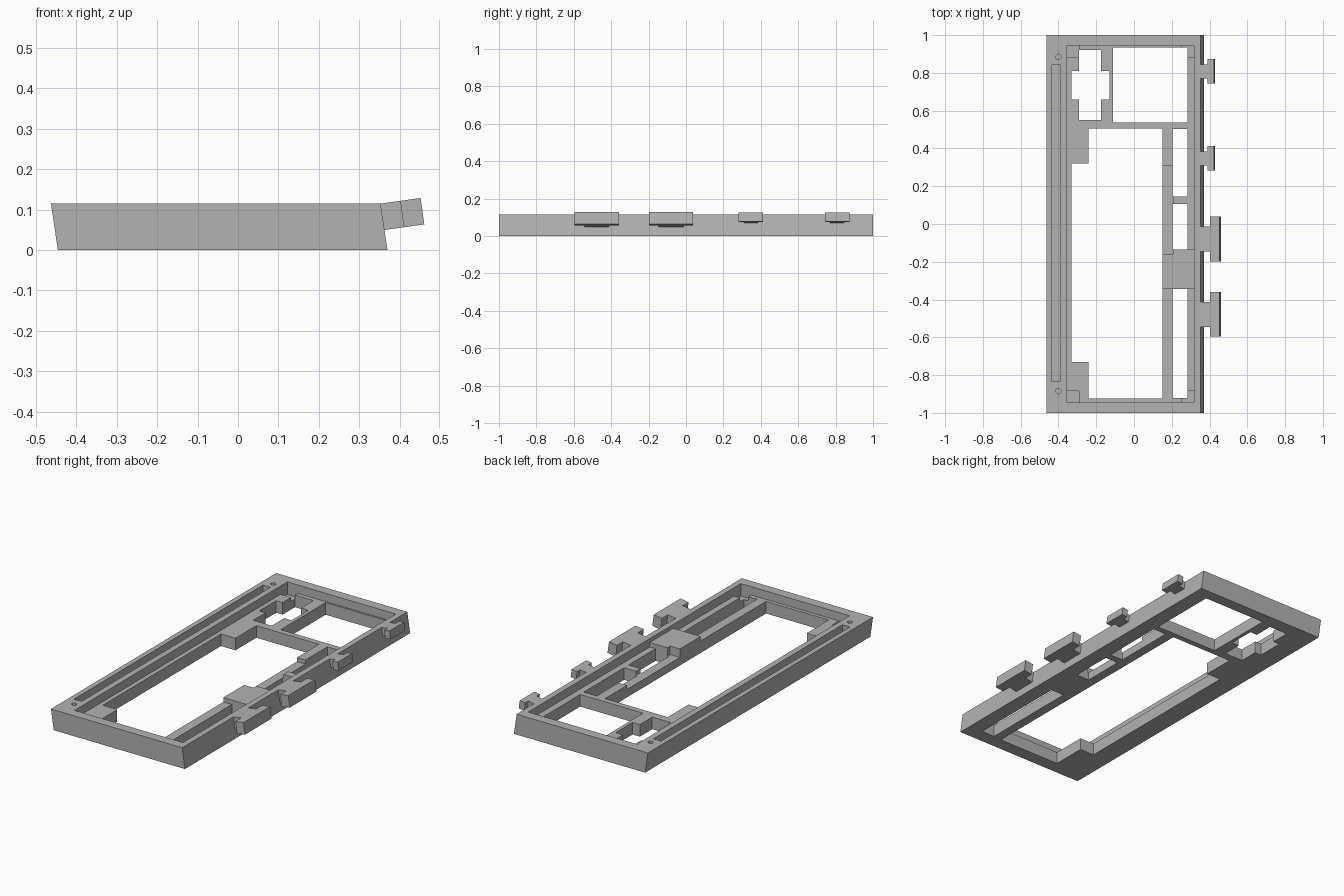
import bpy, bmesh, math

if "Cube" in bpy.data.objects:
    bpy.data.objects.remove(bpy.data.objects["Cube"], do_unlink=True)

HEIGHT = 0.115
FLOOR = 0.068
LEAN = -0.017          # sideways drift of the outer walls over the height

grey = bpy.data.materials.new("plain grey")
grey.use_nodes = True
grey.diffuse_color = (0.45, 0.45, 0.45, 1)
grey.node_tree.nodes["Principled BSDF"].inputs["Base Color"].default_value = (0.45, 0.45, 0.45, 1)


def prism(name, outline, z0, z1, lean=0.0):
    """Extrude a flat outline from z0 to z1, drifting in x by lean."""
    bm = bmesh.new()
    low = [bm.verts.new((x, y, z0)) for x, y in outline]
    high = [bm.verts.new((x + lean, y, z1)) for x, y in outline]
    bm.faces.new(low[::-1])
    bm.faces.new(high)
    n = len(outline)
    for i in range(n):
        j = (i + 1) % n
        bm.faces.new((low[i], low[j], high[j], high[i]))
    bmesh.ops.recalc_face_normals(bm, faces=bm.faces)
    mesh = bpy.data.meshes.new(name)
    bm.to_mesh(mesh)
    bm.free()
    mesh.materials.append(grey)
    obj = bpy.data.objects.new(name, mesh)
    bpy.context.collection.objects.link(obj)
    return obj


def rect(x0, x1, y0, y1):
    return [(x0, y0), (x1, y0), (x1, y1), (x0, y1)]


def circle(cx, cy, r, n=20):
    return [(cx + r * math.cos(math.tau * i / n), cy + r * math.sin(math.tau * i / n)) for i in range(n)]


frame = prism("frame", rect(-0.446, 0.37, -1, 1), 0, HEIGHT, LEAN)
cutters = []


def cut(outline, z0=-0.1):
    """Carve an outline out of the frame, from z0 upward."""
    tool = prism("cutter", outline, z0, 0.3)
    tool.hide_render = True
    mod = frame.modifiers.new("cut", "BOOLEAN")
    mod.operation = "DIFFERENCE"
    mod.solver = "EXACT"
    mod.object = tool
    cutters.append(tool)


# Sunken tray, notched around the raised pad
cut([(-0.355, -0.945), (0.32, -0.945), (0.32, -0.345), (0.15, -0.345), (0.15, -0.16),
     (0.2, -0.16), (0.2, -0.135), (0.32, -0.135), (0.32, 0.945), (-0.355, 0.945)], FLOOR)
cut(rect(0.14, 0.32, -0.36, -0.12), 0.093)

# Corner pockets and lowered middle rail
for y0, y1 in ((-0.945, -0.885), (0.885, 0.945)):
    cut(rect(-0.355, -0.29, y0, y1), 0.045)
    cut(rect(0.255, 0.32, y0, y1), 0.045)
cut(rect(0.14, 0.21, -0.16, 0.31), 0.045)

# Main opening with two corner shelves
cut([(-0.24, -0.925), (0.15, -0.925), (0.15, 0.505), (-0.24, 0.505),
     (-0.24, 0.32), (-0.33, 0.32), (-0.33, -0.73), (-0.24, -0.73)])

# Cross-shaped opening
cut([(-0.29, 0.55), (-0.175, 0.55), (-0.175, 0.66), (-0.13, 0.66), (-0.13, 0.81), (-0.175, 0.81),
     (-0.175, 0.92), (-0.29, 0.92), (-0.29, 0.81), (-0.33, 0.81), (-0.33, 0.66), (-0.29, 0.66)])

# Square opening and the row of narrow openings
cut(rect(-0.11, 0.282, 0.537, 0.935))
for y0, y1 in ((0.145, 0.503), (-0.135, 0.105), (-0.92, -0.345)):
    cut(rect(0.203, 0.284, y0, y1))

# Long groove and screw holes in the wide rim
cut(rect(-0.435, -0.388, -0.835, 0.843), 0.06)
for y in (-0.885, 0.885):
    cut(circle(-0.4, y, 0.014), 0.04)

# Apply the cuts and drop the cutters
graph = bpy.context.evaluated_depsgraph_get()
carved = bpy.data.meshes.new_from_object(frame.evaluated_get(graph))
frame.modifiers.clear()
frame.data = carved
for tool in cutters:
    bpy.data.objects.remove(tool, do_unlink=True)


# T-shaped tabs tilted with the side wall
def tab(name, y, stem, head, neck, reach, thick):
    half_s, half_h = stem / 2, head / 2
    outline = [(-0.004, -half_s), (neck, -half_s), (neck, -half_h), (reach, -half_h),
               (reach, half_h), (neck, half_h), (neck, half_s), (-0.004, half_s)]
    obj = prism(name, outline, -thick, 0)
    obj.location = (0.353, y, HEIGHT)
    obj.rotation_euler = (0, math.radians(-8), 0)


for i, y in enumerate((-0.478, -0.08)):
    tab(f"large_tab_{i + 1}", y, 0.132, 0.237, 0.049, 0.1, 0.066)
for i, y in enumerate((0.347, 0.808)):
    tab(f"small_tab_{i + 1}", y, 0.074, 0.13, 0.036, 0.07, 0.046)
